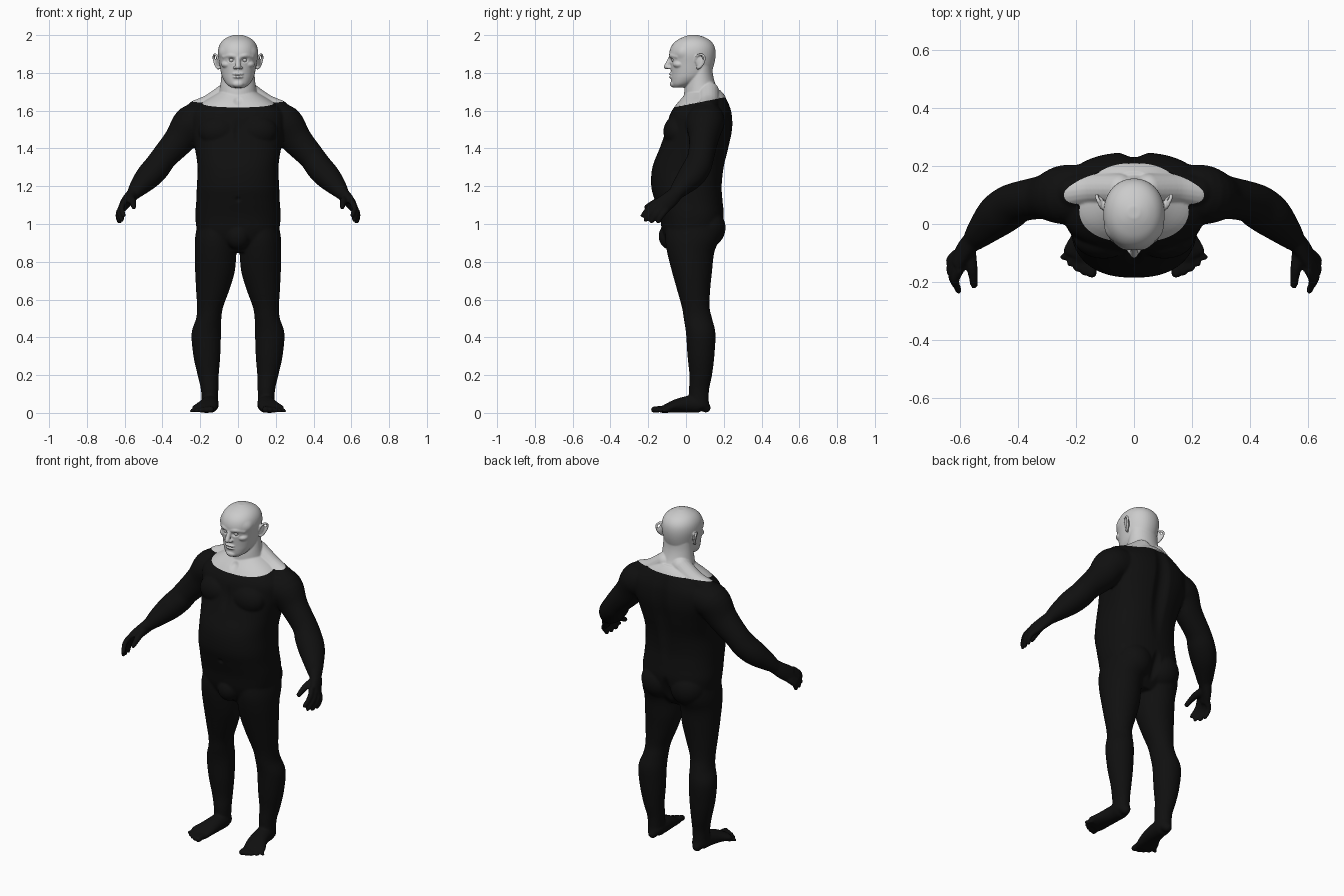
import bpy, bmesh, math
from mathutils import Vector, Matrix

src = bmesh.new()


def spline(rows, steps=5):
    """Catmull-Rom interpolation of equal-length rows."""
    out = []
    for i in range(len(rows) - 1):
        a, b = rows[max(i - 1, 0)], rows[i]
        c, d = rows[i + 1], rows[min(i + 2, len(rows) - 1)]
        for s in range(steps):
            t = s / steps
            out.append([0.5 * (2*q + (r-p)*t + (2*p-5*q+4*r-s_)*t*t + (3*q-p-3*r+s_)*t**3)
                        for p, q, r, s_ in zip(a, b, c, d)])
    out.append(list(rows[-1]))
    return out


def skin(rings):
    vs = [[src.verts.new(p) for p in ring] for ring in rings]
    n = len(vs[0])
    for a, b in zip(vs, vs[1:]):
        for i in range(n):
            src.faces.new((a[i], a[(i+1) % n], b[(i+1) % n], b[i]))
    src.faces.new(vs[0][::-1])
    src.faces.new(vs[-1])


def loft(rows, power=2.0, n=40):
    """Horizontal sections: z, centre x, half width, front y, back y."""
    rings = []
    for z, cx, w, yf, yb in spline(rows):
        ring = []
        for k in range(n):
            c, s = math.cos(k * math.tau / n), math.sin(k * math.tau / n)
            ring.append((cx + w * math.copysign(abs(c) ** (2/power), c),
                         (yf + yb)/2 + (yb - yf)/2 * math.copysign(abs(s) ** (2/power), s), z))
        rings.append(ring)
    skin(rings)


def ball(c, r, rot=0.0):
    m = Matrix.Translation(c) @ Matrix.Rotation(rot, 4, 'Z') @ Matrix.Diagonal((*r, 1))
    bmesh.ops.create_uvsphere(src, u_segments=24, v_segments=16, radius=1, matrix=m)


def tube(rows, wide=(0.3, 1, 0.2), n=20):
    """Limb along a path: x, y, z, radius along wide, other radius."""
    rows = [r if len(r) == 5 else (*r, r[3]) for r in rows]
    pts = spline(rows)
    rings = []
    for i, p in enumerate(pts):
        t = (Vector(pts[min(i+1, len(pts)-1)][:3]) - Vector(pts[max(i-1, 0)][:3])).normalized()
        w = Vector(wide)
        u = (w - t * w.dot(t)).normalized()
        v = t.cross(u)
        rings.append([Vector(p[:3]) + u*p[3]*math.cos(k*math.tau/n) + v*p[4]*math.sin(k*math.tau/n)
                      for k in range(n)])
    skin(rings)
    for p in (pts[0], pts[-1]):
        ball(p[:3], [min(p[3], p[4])] * 3)


# leg
loft([(.03, .15, .042, .02, .12), (.12, .15, .046, .016, .122), (.2, .158, .056, .018, .138),
      (.3, .165, .071, .008, .15), (.42, .168, .078, 0, .156), (.5, .155, .067, -.012, .138),
      (.56, .148, .069, -.022, .125), (.65, .134, .088, -.047, .128), (.75, .122, .105, -.075, .138),
      (.85, .119, .11, -.1, .15), (.93, .118, .109, -.11, .18), (1.02, .11, .1, -.1, .19)])
# foot and toes
tube([(.148, .105, .027, .03, .026), (.148, .08, .045, .045, .045), (.15, .02, .046, .048, .046),
      (.162, -.05, .037, .056, .036), (.182, -.105, .023, .065, .023), (.19, -.122, .018, .058, .017)],
     wide=(1, 0, 0))
for i in range(5):
    x, y, r = .145 + .022*i, -.17 + .004*i + .0025*i*i, .017 - .0015*i
    tube([(x - .006, -.09, r + .003, r), (x, (y - .1)/2, r + .004, r), (x + .003*i, y, r, r)])

# arm
tube([(.17, .11, 1.55, .095), (.245, .1, 1.53, .102, .1), (.31, .093, 1.445, .076, .084),
      (.39, .078, 1.355, .07, .07), (.43, .058, 1.3, .076, .07), (.475, .025, 1.25, .073, .067),
      (.525, -.025, 1.195, .054, .05), (.557, -.06, 1.155, .038, .033)], n=32)
# hand: palm, fingers, thumb
tube([(.55, -.05, 1.165, .038, .034), (.583, -.088, 1.128, .045, .028),
      (.61, -.13, 1.096, .047, .021)], wide=(0, -.75, .65))
for base, tip in (((.603, -.162, 1.117), (.605, -.23, 1.045)), ((.615, -.147, 1.098), (.615, -.213, 1.022)),
                  ((.62, -.127, 1.082), (.625, -.183, 1.013)), ((.617, -.105, 1.072), (.63, -.147, 1.013))):
    mid = (Vector(base) + Vector(tip)) / 2 + Vector((.012, 0, .005))
    tube([(*base, .016), (*mid, .0145), (*tip, .012)])
tube([(.568, -.08, 1.135, .022), (.558, -.15, 1.12, .019), (.552, -.21, 1.09, .0135)])

# shoulder slope, chest muscle, buttock
tube([(.05, .12, 1.7, .055), (.14, .12, 1.635, .056), (.215, .11, 1.6, .058)])
ball((.105, -.045, 1.49), (.105, .075, .085))
ball((.095, .11, .98), (.105, .1, .105))

# ear, nostril, brow, cheek
ball((.108, .072, 1.86), (.008, .022, .036), -.35)
tube([(.102, .052, 1.86, .006), (.113, .057, 1.888, .006), (.122, .078, 1.898, .007),
      (.129, .097, 1.885, .007), (.123, .093, 1.855, .007), (.112, .075, 1.832, .008),
      (.104, .063, 1.825, .008)], n=12)
ball((.015, -.09, 1.828), (.01, .012, .009))
tube([(.012, -.081, 1.888, .01), (.04, -.074, 1.892, .012), (.072, -.045, 1.885, .012)])
ball((.055, -.035, 1.845), (.034, .034, .022))

# mirror everything so far
geo = bmesh.ops.duplicate(src, geom=src.verts[:] + src.edges[:] + src.faces[:])['geom']
for v in geo:
    if isinstance(v, bmesh.types.BMVert):
        v.co.x *= -1

# torso
loft([(.85, 0, .13, -.06, .11), (.9, 0, .185, -.1, .15), (.96, 0, .215, -.125, .185),
      (1.04, 0, .226, -.14, .2), (1.12, 0, .221, -.164, .194), (1.2, 0, .218, -.184, .19),
      (1.3, 0, .214, -.178, .202), (1.4, 0, .228, -.14, .226), (1.5, 0, .25, -.105, .246),
      (1.58, 0, .25, -.085, .244), (1.635, 0, .2, -.05, .228), (1.68, 0, .13, -.012, .205),
      (1.71, 0, .08, .01, .18)], power=2.4, n=56)
ball((0, -.085, .935), (.065, .06, .07))
# neck
loft([(1.58, 0, .11, -.02, .2), (1.67, 0, .104, -.012, .19), (1.73, 0, .094, -.005, .16),
      (1.79, 0, .088, .01, .143), (1.85, 0, .085, .02, .14)])
# skull and jaw
loft([(1.722, 0, .035, -.066, -.01), (1.74, 0, .06, -.076, .04), (1.77, 0, .08, -.079, .1),
      (1.8, 0, .09, -.08, .132), (1.85, 0, .099, -.084, .15), (1.9, 0, .106, -.089, .157),
      (1.94, 0, .101, -.078, .151), (1.97, 0, .083, -.052, .13), (1.99, 0, .054, -.014, .095),
      (2.001, 0, .02, .02, .06)], power=2.1, n=48)
# nose, lips, chin
tube([(0, -.08, 1.882, .011), (0, -.094, 1.852, .013), (0, -.103, 1.833, .0145)])
ball((0, -.079, 1.794), (.03, .013, .007))
ball((0, -.078, 1.778), (.027, .013, .007))
ball((0, -.063, 1.741), (.032, .023, .019))

bmesh.ops.recalc_face_normals(src, faces=src.faces[:])
mesh = bpy.data.meshes.new("source")
src.to_mesh(mesh)
source = bpy.data.objects.new("source", mesh)
source.hide_render = True
bpy.context.collection.objects.link(source)
remesh = source.modifiers.new("fuse", 'REMESH')
remesh.mode = 'VOXEL'
smooth = source.modifiers.new("soften", 'SMOOTH')
smooth.factor = 0.5


def part(name, voxel, iterations, upper, brushes):
    """Fuse the parts, keep one side of the neckline, then sculpt with soft brushes."""
    remesh.voxel_size, smooth.iterations = voxel, iterations
    bpy.context.view_layer.update()
    ev = source.evaluated_get(bpy.context.evaluated_depsgraph_get())
    bm = bmesh.new()
    bm.from_mesh(ev.to_mesh())
    ev.to_mesh_clear()
    bmesh.ops.bisect_plane(bm, geom=bm.verts[:] + bm.edges[:] + bm.faces[:], plane_co=(0, 0, 1.63),
                           plane_no=(0, -.2, 1), clear_inner=upper, clear_outer=not upper)
    for v in bm.verts:
        p = v.co.copy()
        for c, r, d in brushes:
            q = sum(((a - b) / s) ** 2 for a, b, s in zip((abs(p.x), p.y, p.z), c, r))
            if q < 1:
                f = (1 - q) ** 2
                v.co += Vector((math.copysign(d[0], p.x), d[1], d[2])) * f
    for f in bm.faces:
        f.smooth = True
    me = bpy.data.meshes.new(name)
    bm.to_mesh(me)
    bm.free()
    ob = bpy.data.objects.new(name, me)
    bpy.context.collection.objects.link(ob)
    return ob


# head: eye sockets, mouth line, temples, collar hollow
part("head_and_neck", .004, 5, True, [
    ((.034, -.08, 1.868), (.026, .04, .017), (0, .013, 0)),
    ((0, -.09, 1.786), (.034, .03, .006), (0, .007, 0)),
    ((.095, -.04, 1.91), (.03, .05, .04), (-.006, 0, 0)),
    ((0, -.03, 1.65), (.03, .05, .03), (0, .01, 0))])
# bodysuit: spine, buttock cleft, chest line, navel
suit = part("bodysuit", .0065, 7, False, [
    ((0, .24, 1.42), (.06, .12, .36), (0, -.022, 0)),
    ((0, .2, .95), (.035, .1, .11), (0, -.025, 0)),
    ((0, -.12, 1.49), (.03, .06, .1), (0, .01, 0)),
    ((0, -.18, 1.13), (.02, .05, .02), (0, .01, 0))])
black = bpy.data.materials.new("black_fabric")
black.diffuse_color = (.005, .005, .005, 1)
suit.data.materials.append(black)

# eyes
for side in (-1, 1):
    bpy.ops.mesh.primitive_uv_sphere_add(segments=20, ring_count=12, radius=.013,
                                         location=(side * .034, -.064, 1.868))
    eye = bpy.context.object
    eye.name = "eye"
    bpy.ops.object.shade_smooth()

bpy.data.objects.remove(source)
src.free()
